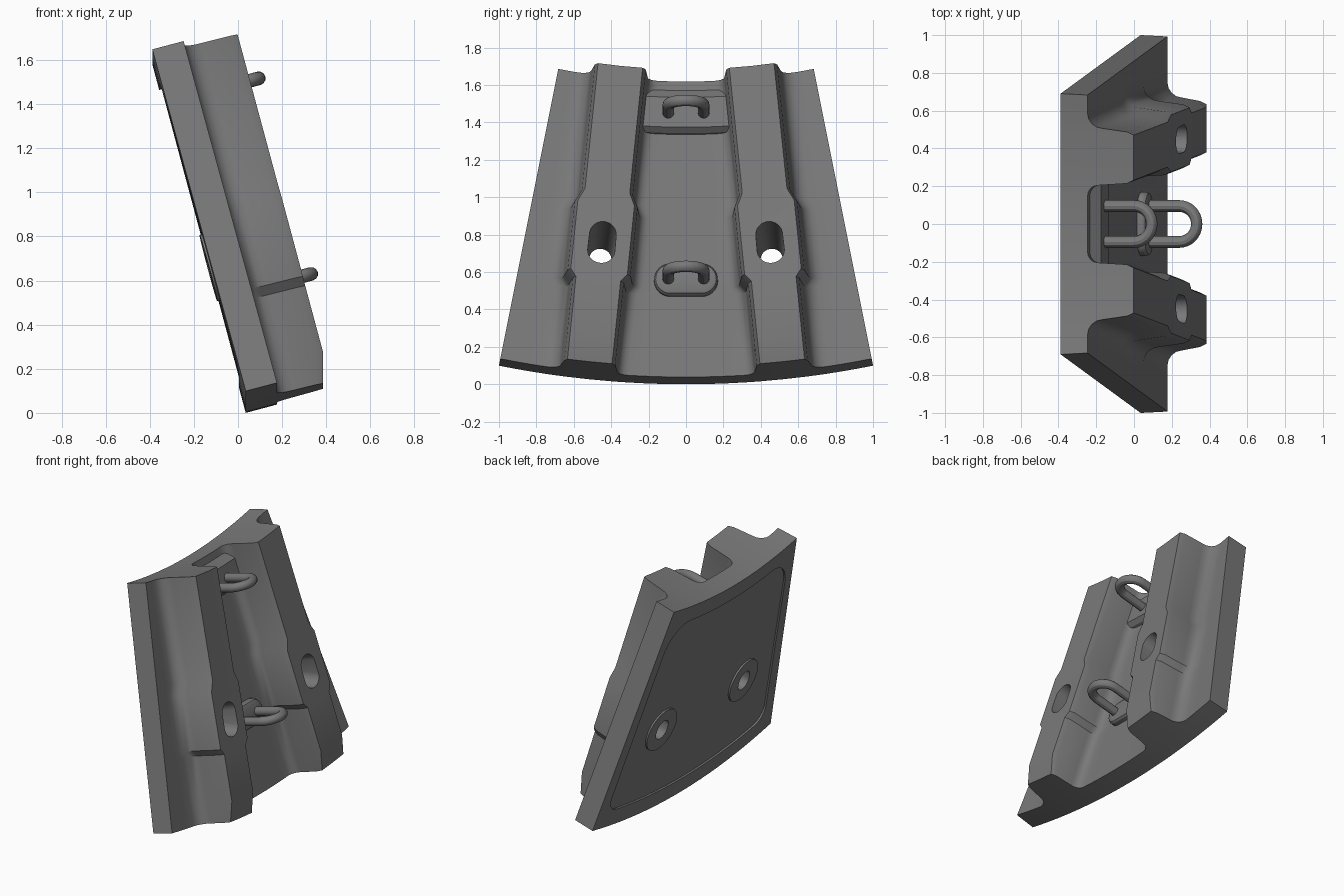
import bpy, bmesh
from math import sin, cos, pi, radians, sqrt, copysign
from mathutils import Vector

if "Cube" in bpy.data.objects:
    bpy.data.objects.remove(bpy.data.objects["Cube"])

TILT = radians(15)
R0 = 5.1            # radius of the cone at the lower edge
HALF = 0.1974       # half of the sector angle
LENGTH = 1.636      # slope length
THICK = 0.147       # plate thickness
RIDGE = 0.103       # angle of each ridge's centre line
HOLE_T = 0.655      # slope position of the bolt slots

steel = bpy.data.materials.new("dark_grey_steel")
steel.use_nodes = True
grey = (0.19, 0.19, 0.19, 1)
steel.diffuse_color = grey
steel.node_tree.nodes["Principled BSDF"].inputs["Base Color"].default_value = grey


def radius(t, h):
    return R0 - cos(TILT) * t - sin(TILT) * h


def place(a, t, h):
    """Point on the conical sector: angle, distance up the slope, height off the back."""
    r = radius(t, h)
    return Vector((0.035 - sin(TILT) * t + cos(TILT) * h, r * sin(a), R0 - r * cos(a)))


def activate(ob):
    bpy.ops.object.select_all(action='DESELECT')
    ob.select_set(True)
    bpy.context.view_layer.objects.active = ob


def finish(ob):
    activate(ob)
    bpy.ops.object.shade_smooth_by_angle(angle=radians(30))


def loft(name, rings):
    """Skin equal rings of points and close both ends with strips of quads."""
    bm = bmesh.new()
    vs = [[bm.verts.new(p) for p in ring] for ring in rings]
    n = len(rings[0])
    for a, b in zip(vs, vs[1:]):
        for i in range(n):
            j = (i + 1) % n
            bm.faces.new((a[i], a[j], b[j], b[i]))
    for ring in (vs[0], vs[-1]):
        for i in range(n // 2 - 1):
            bm.faces.new((ring[i], ring[i + 1], ring[n - 2 - i], ring[n - 1 - i]))
    bmesh.ops.recalc_face_normals(bm, faces=bm.faces)
    me = bpy.data.meshes.new(name)
    bm.to_mesh(me)
    bm.free()
    me.materials.append(steel)
    ob = bpy.data.objects.new(name, me)
    bpy.context.collection.objects.link(ob)
    return ob


def column(name, a, t, levels):
    """Rounded column along the plate normal; levels are (height, half width, half length)."""
    rings = []
    for h, hw, hl in levels:
        r = min(hw, hl)
        ring = []
        for k in range(32):
            c, s = cos((k + 0.5) * pi / 16), sin((k + 0.5) * pi / 16)
            w = copysign(hw - r, c) + r * c
            v = copysign(hl - r, s) + r * s
            ring.append(place(a + w / radius(t, h), t + v, h))
        rings.append(ring)
    return loft(name, rings)


def subtract(ob, cutter):
    cutter.hide_render = True
    mod = ob.modifiers.new("cut", 'BOOLEAN')
    mod.operation = 'DIFFERENCE'
    mod.solver = 'EXACT'
    mod.object = cutter
    activate(ob)
    bpy.ops.object.modifier_apply(modifier=mod.name)
    bpy.data.objects.remove(cutter)


def section(t, b):
    """Cross-section of plate and ridges at slope position t, ridge half width b."""
    top = min(0.40, (0.35 + sin(TILT) * t) / cos(TILT))
    inner, outer = 0.06, 0.08          # foot fillet radii
    wall = b + 0.032
    pts = []
    for k in range(5):                 # inner fillet, from floor to wall
        q = k * pi / 8
        pts.append((-wall - inner * (1 - sin(q)), THICK + inner * (1 - cos(q))))
    pts += [(-b - 0.018, top - 0.035), (-b, top), (0, top), (b, top), (b + 0.016, top - 0.035)]
    for k in range(5):                 # outer fillet, from wall to floor
        q = k * pi / 8
        pts.append((wall + outer * (1 - cos(q)), THICK + outer * (1 - sin(q))))
    ridge = [(RIDGE + w / radius(t, h), h) for w, h in pts]
    first, last = ridge[0][0], ridge[-1][0]
    half = [(first * k / 4, THICK) for k in range(1, 4)] + ridge
    half += [(last + (HALF - last) * k / 3, THICK) for k in range(1, 4)]
    row = [(-a, h) for a, h in reversed(half)] + [(0, THICK)] + half
    return [place(a, t, h) for a, h in row] + [place(a, t, 0) for a, h in reversed(row)]


# Plate with two ridges that widen around the bolt slots
stations = [(0, 0.12), (0.14, 0.12), (0.45, 0.12), (0.49, 0.152),
            (0.87, 0.152), (0.94, 0.12), (LENGTH, 0.12)]
plate = loft("liner_plate", [section(t, b) for t, b in stations])

# Shallow rounded recess on the back, leaving a round boss at each slot
edge = 0.178
steps = [edge * sin(k * pi / 32) for k in range(17)]
rings = []
for a in [-s for s in reversed(steps[1:])] + steps:
    def corner(rad):
        d = max(0, rad - (edge - abs(a)) * 4.3)
        return rad - sqrt(max(0, rad * rad - d * d))
    lo, hi = 0.12 + corner(0.1), LENGTH - 0.12 - corner(0.22)
    rings.append([place(a, lo, -0.05), place(a, hi, -0.05),
                  place(a, hi, 0.012), place(a, lo, 0.012)])
recess = loft("recess_cutter", rings)
for side in (-1, 1):
    subtract(recess, column("boss_cutter", side * RIDGE, HOLE_T,
                            [(-0.1, 0.155, 0.155), (0.1, 0.155, 0.155)]))
subtract(plate, recess)

# Tapered bolt slots
for side in (-1, 1):
    levels = [(h, 0.06 + 0.031 * h, 0.07 + 0.112 * h) for h in (-0.05, 0.5)]
    subtract(plate, column("slot_cutter", side * RIDGE, HOLE_T, levels))
finish(plate)

# Raised pads under the lifting loops
finish(column("lower_pad", 0, 0.532,
              [(0.1, 0.17, 0.088), (0.175, 0.17, 0.088), (0.188, 0.162, 0.08), (0.195, 0.145, 0.064)]))
profile = [(1.59, 0.13), (1.34, 0.13), (1.345, 0.165), (1.37, 0.195),
           (1.535, 0.195), (1.585, 0.15)]
finish(loft("upper_pad", [[place(a, t, h) for t, h in profile]
                          for a in (-0.062, -0.03, 0, 0.03, 0.062)]))

# Lifting loops of bent round bar
for name, t in (("lower_loop", 0.532), ("upper_loop", 1.45)):
    path = [(0.095, 0.13)]
    path += [(0.095 * cos(k * pi / 16), 0.355 + 0.095 * sin(k * pi / 16)) for k in range(17)]
    path += [(-0.095, 0.13)]
    cu = bpy.data.curves.new(name, 'CURVE')
    cu.dimensions = '3D'
    cu.bevel_depth = 0.031
    cu.bevel_resolution = 4
    cu.use_fill_caps = True
    sp = cu.splines.new('POLY')
    sp.points.add(len(path) - 1)
    for point, (w, h) in zip(sp.points, path):
        point.co = (*(place(0, t, h) + Vector((0, w, 0))), 1)
    cu.materials.append(steel)
    loop = bpy.data.objects.new(name, cu)
    bpy.context.collection.objects.link(loop)
    activate(loop)
    bpy.ops.object.convert(target='MESH')
    finish(bpy.context.view_layer.objects.active)
